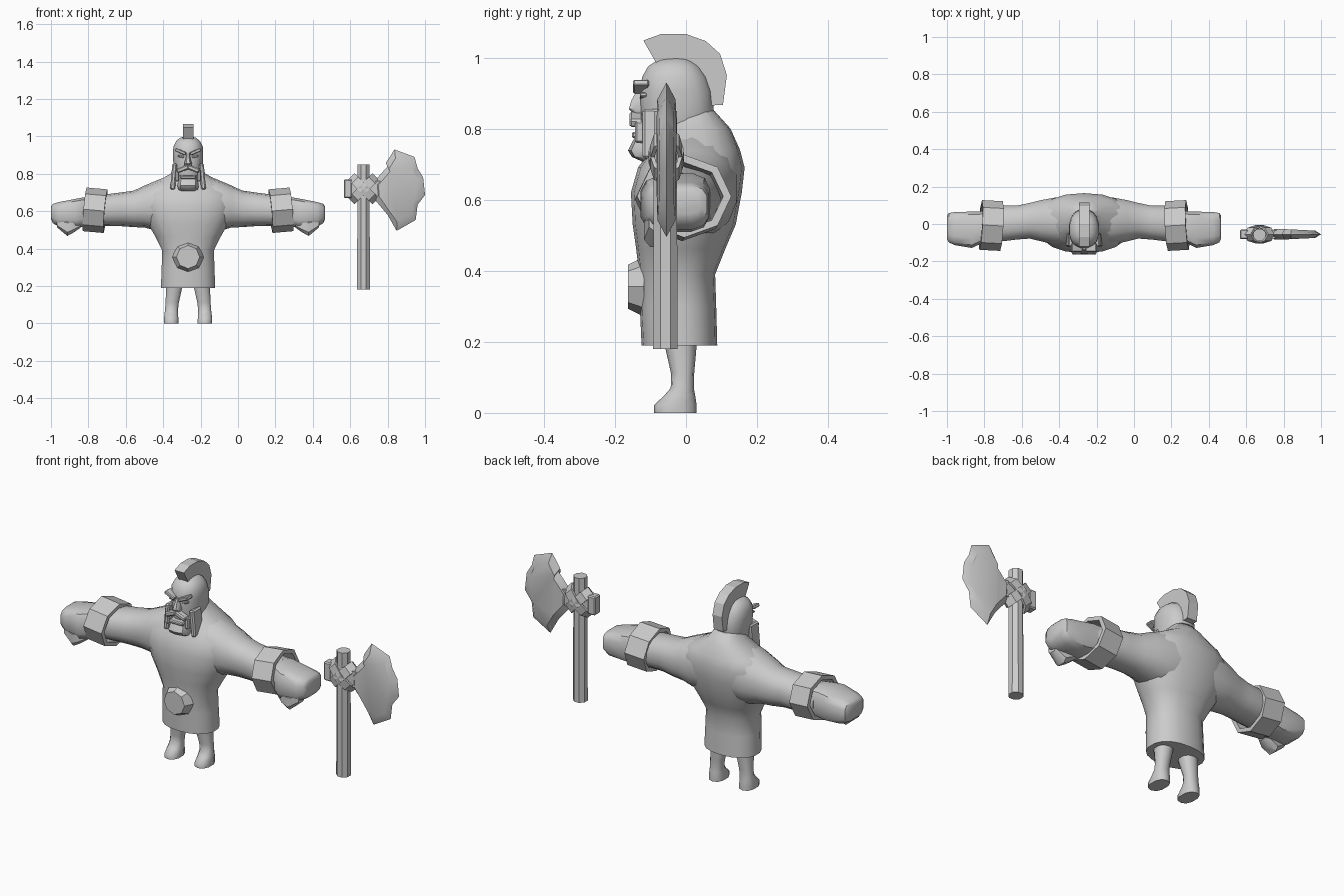
import bpy, bmesh, math
from mathutils import Vector, Matrix

if "Cube" in bpy.data.objects:
    bpy.data.objects.remove(bpy.data.objects["Cube"])

CX = -0.267   # figure's own centre line
AXE = Vector((0.671, -0.055, 0.72))

grey = bpy.data.materials.new("plain grey")
grey.use_nodes = True
grey.diffuse_color = (0.6, 0.6, 0.6, 1)
grey.node_tree.nodes["Principled BSDF"].inputs["Base Color"].default_value = (0.6, 0.6, 0.6, 1)


def finish(name, bm, smooth=0):
    bmesh.ops.recalc_face_normals(bm, faces=bm.faces)
    mesh = bpy.data.meshes.new(name)
    bm.to_mesh(mesh)
    bm.free()
    mesh.materials.append(grey)
    ob = bpy.data.objects.new(name, mesh)
    bpy.context.collection.objects.link(ob)
    if smooth:
        bpy.ops.object.select_all(action='DESELECT')
        ob.select_set(True)
        bpy.context.view_layer.objects.active = ob
        bpy.ops.object.shade_smooth_by_angle(angle=math.radians(smooth))
    return ob


def bridge(bm, loops, closed=False):
    pairs = list(zip(loops, loops[1:]))
    if closed:
        pairs.append((loops[-1], loops[0]))
    else:
        bm.faces.new(loops[0])
        bm.faces.new(loops[-1])
    for a, b in pairs:
        for i in range(len(a)):
            j = (i + 1) % len(a)
            bm.faces.new((a[i], a[j], b[j], b[i]))


def loft(name, axis, rings, n=14, p=2.0, side=1, smooth=50):
    """Rounded sections along an axis: (position, min a, max a, min b, max b)."""
    bm = bmesh.new()
    loops = []
    for t, a0, a1, b0, b1 in rings:
        loop = []
        for i in range(n):
            ang = 2 * math.pi * (i + 0.5) / n
            c, s = math.cos(ang), math.sin(ang)
            a = (a0 + a1) / 2 + (a1 - a0) / 2 * math.copysign(abs(c) ** (2 / p), c)
            b = (b0 + b1) / 2 + (b1 - b0) / 2 * math.copysign(abs(s) ** (2 / p), s)
            x, y, z = (a, b, t) if axis == 'z' else (t, a, b)
            loop.append(bm.verts.new((CX + side * x, y, z)))
        loops.append(loop)
    bridge(bm, loops)
    return finish(name, bm, smooth)


def sym(rows):
    """Sections symmetric in x: (z, half width, min y, max y)."""
    return [(z, -w, w, y0, y1) for z, w, y0, y1 in rows]


def block(name, loc, size, tilt=0, bevel=0.0):
    bm = bmesh.new()
    bmesh.ops.create_cube(bm, size=1)
    bmesh.ops.scale(bm, vec=size, verts=bm.verts)
    if bevel:
        bmesh.ops.bevel(bm, geom=bm.edges[:], offset=bevel, segments=1, affect='EDGES')
    bm.transform(Matrix.Translation(loc) @ Matrix.Rotation(tilt, 4, 'Y'))
    return finish(name, bm)


def band(name, matrix, outer, inner, width, n=8):
    """Hollow faceted band around the local z axis; radii are (x, y) pairs."""
    bm = bmesh.new()
    loops = []
    for r, z in ((outer, -1), (outer, 1), (inner, 1), (inner, -1)):
        loops.append([bm.verts.new((r[0] * math.cos(2 * math.pi * i / n),
                                    r[1] * math.sin(2 * math.pi * i / n), z * width / 2))
                      for i in range(n)])
    bridge(bm, loops, closed=True)
    bm.transform(matrix)
    return finish(name, bm)


# Torso with skirt
loft("torso", 'z', sym([
    (0.19, 0.147, -0.125, 0.088), (0.30, 0.143, -0.13, 0.085), (0.39, 0.14, -0.132, 0.082),
    (0.46, 0.175, -0.14, 0.11), (0.53, 0.215, -0.15, 0.14), (0.62, 0.25, -0.155, 0.157),
    (0.69, 0.25, -0.135, 0.165), (0.74, 0.205, -0.10, 0.152), (0.80, 0.095, -0.07, 0.125),
    (0.85, 0.06, -0.04, 0.08)]), n=18, p=2.3)

# Belt buckle
bm = bmesh.new()
bmesh.ops.create_cone(bm, cap_ends=True, segments=8, radius1=0.084, radius2=0.062, depth=0.045)
bm.transform(Matrix.Translation((CX, -0.141, 0.355)) @ Matrix.Rotation(math.pi / 2, 4, 'X'))
finish("belt_buckle", bm)

# Arms, cuffs, hands and legs
for label, s in (("left", 1), ("right", -1)):
    loft(label + "_arm", 'x', [
        (0.06, -0.10, 0.15, 0.50, 0.80), (0.15, -0.115, 0.145, 0.49, 0.772),
        (0.23, -0.095, 0.13, 0.512, 0.738), (0.29, -0.08, 0.115, 0.515, 0.71),
        (0.36, -0.085, 0.10, 0.52, 0.70), (0.44, -0.095, 0.10, 0.52, 0.69),
        (0.54, -0.095, 0.07, 0.52, 0.675)], p=2.3, side=s)
    cuff_at = (Matrix.Translation((CX + s * 0.497, -0.008, 0.605))
               @ Matrix.Rotation(s * math.radians(-5), 4, 'Y')
               @ Matrix.Rotation(s * math.radians(3), 4, 'Z')
               @ Matrix.Rotation(math.pi / 2, 4, 'Y'))
    band(label + "_cuff", cuff_at, (0.117, 0.133), (0.095, 0.11), 0.112)
    loft(label + "_hand", 'x', [
        (0.50, -0.085, 0.068, 0.52, 0.675), (0.56, -0.11, 0.068, 0.515, 0.675),
        (0.60, -0.13, 0.068, 0.508, 0.668), (0.69, -0.115, 0.066, 0.515, 0.65),
        (0.723, -0.10, 0.06, 0.535, 0.64), (0.733, -0.08, 0.045, 0.56, 0.625)],
        n=12, p=3.5, side=s, smooth=40)
    loft(label + "_thumb", 'x', [
        (0.575, -0.10, -0.04, 0.51, 0.56), (0.61, -0.12, -0.035, 0.485, 0.56),
        (0.645, -0.12, -0.04, 0.465, 0.56), (0.70, -0.105, -0.05, 0.512, 0.56)],
        n=8, p=3, side=s, smooth=40)
    loft(label + "_leg", 'z', [
        (0.0, 0.05, 0.13, -0.09, 0.03), (0.022, 0.05, 0.13, -0.09, 0.03),
        (0.048, 0.052, 0.128, -0.062, 0.026), (0.07, 0.053, 0.125, -0.043, 0.022),
        (0.11, 0.048, 0.122, -0.042, 0.023), (0.19, 0.03, 0.119, -0.06, 0.03),
        (0.26, 0.025, 0.12, -0.065, 0.035)], n=10, p=2.4, side=s)

# Head
loft("head", 'z', sym([
    (0.73, 0.05, -0.11, 0.0), (0.78, 0.07, -0.122, 0.06), (0.85, 0.08, -0.128, 0.08),
    (0.905, 0.082, -0.132, 0.074), (0.945, 0.08, -0.125, 0.06), (0.975, 0.065, -0.108, 0.04),
    (0.993, 0.042, -0.08, 0.015), (1.0, 0.015, -0.045, -0.005)]), n=16, p=2.3)

# Face
loft("nose", 'z', sym([
    (0.842, 0.018, -0.15, -0.10), (0.855, 0.022, -0.163, -0.10),
    (0.88, 0.014, -0.155, -0.10), (0.91, 0.010, -0.138, -0.10)]), n=8, p=2.5)
loft("chin_beard", 'z', sym([
    (0.708, 0.048, -0.125, -0.05), (0.72, 0.056, -0.152, -0.03),
    (0.738, 0.058, -0.163, -0.03), (0.765, 0.055, -0.15, -0.03),
    (0.79, 0.05, -0.135, -0.03)]), n=10, p=3, smooth=35)
block("lower_lip", (CX, -0.135, 0.782), (0.085, 0.035, 0.018), bevel=0.005)
for label, s in (("left", 1), ("right", -1)):
    block(label + "_brow", (CX + s * 0.04, -0.127, 0.918), (0.062, 0.045, 0.018),
          tilt=s * math.radians(-24), bevel=0.004)
    block(label + "_eye", (CX + s * 0.038, -0.12, 0.893), (0.034, 0.02, 0.012),
          tilt=s * math.radians(-10), bevel=0.003)
    block(label + "_moustache", (CX + s * 0.029, -0.14, 0.826), (0.066, 0.038, 0.025),
          tilt=s * math.radians(22), bevel=0.006)
    block(label + "_moustache_end", (CX + s * 0.059, -0.126, 0.79), (0.022, 0.035, 0.06),
          bevel=0.005)
    block(label + "_sideburn", (CX + s * 0.077, -0.085, 0.785), (0.026, 0.075, 0.14),
          tilt=s * math.radians(-5), bevel=0.007)

# Crest of hair
crest = [(-0.12, 1.048), (-0.07, 1.066), (0.0, 1.066), (0.056, 1.046), (0.096, 1.01),
         (0.115, 0.95), (0.104, 0.867), (0.07, 0.865), (0.055, 0.93), (0.015, 0.975),
         (-0.04, 0.985), (-0.084, 0.985)]
bm = bmesh.new()
bridge(bm, [[bm.verts.new((CX + w, y, z)) for y, z in crest] for w in (-0.028, 0.028)])
finish("hair_crest", bm)

# Axe handle
bm = bmesh.new()
bmesh.ops.create_cone(bm, cap_ends=True, segments=8, radius1=0.037, radius2=0.035, depth=0.67)
bm.transform(Matrix.Translation((AXE.x, -0.058, 0.515)) @ Matrix.Rotation(math.pi / 8, 4, 'Z'))
finish("axe_handle", bm, 30)

# Axe butt and crossed bindings
block("axe_shank", (0.675, AXE.y, AXE.z), (0.20, 0.046, 0.085))
block("axe_butt", (0.588, AXE.y, AXE.z), (0.045, 0.05, 0.10), bevel=0.006)
for label, s in (("rising", 1), ("falling", -1)):
    at = Matrix.Translation(AXE) @ Matrix.Rotation(s * math.radians(45), 4, 'Y')
    band(label + "_binding", at, (0.092, 0.05), (0.08, 0.038), 0.05)

# Axe blade: sharp outline around a thicker core on each face
outline = [(0.72, 0.75), (0.80, 0.84), (0.79, 0.858), (0.837, 0.93), (0.944, 0.89),
           (0.96, 0.83), (0.99, 0.78), (1.0, 0.687), (0.96, 0.634), (0.95, 0.553),
           (0.848, 0.495), (0.80, 0.58), (0.725, 0.67)]
bm = bmesh.new()
centre = Vector((0.86, 0.71))
edge = [bm.verts.new((x, AXE.y, z)) for x, z in outline]
for side in (-1, 1):
    core = []
    for point in outline:
        x, z = centre + (Vector(point) - centre) * 0.78
        depth = 0.028 - 0.05 * max(0, x - 0.80)
        core.append(bm.verts.new((x, AXE.y + side * depth, z)))
    for i in range(len(edge)):
        j = (i + 1) % len(edge)
        bm.faces.new((edge[i], edge[j], core[j], core[i]))
    bmesh.ops.triangulate(bm, faces=[bm.faces.new(core)])
finish("axe_blade", bm, 35)
